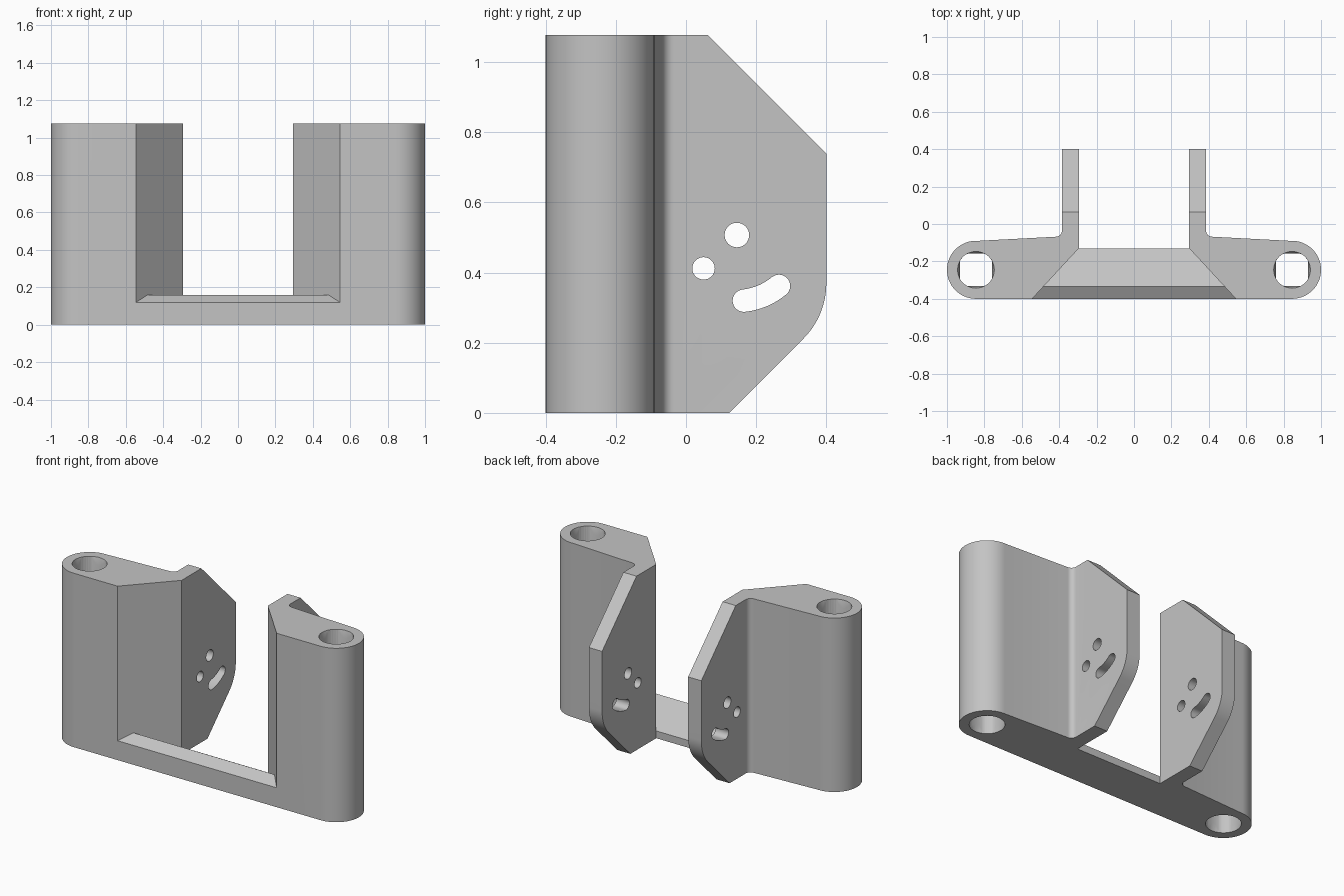
import bpy, bmesh
from math import sin, cos, radians, pi
from mathutils import Vector, Matrix

cube = bpy.data.objects.get("Cube")
if cube:
    bpy.data.objects.remove(cube, do_unlink=True)

HEIGHT = 1.077
BOSS = Vector((0.845, -0.245))      # rod hole centre in plan

grey = bpy.data.materials.new("light grey")
grey.use_nodes = True
colour = (0.55, 0.55, 0.55, 1)
grey.diffuse_color = colour
grey.node_tree.nodes["Principled BSDF"].inputs["Base Color"].default_value = colour


def arc(cx, cy, r, start, end, steps=16):
    angles = [radians(start + (end - start) * i / steps) for i in range(steps + 1)]
    return [(cx + r * cos(a), cy + r * sin(a)) for a in angles]


def add_object(name, bm):
    bmesh.ops.recalc_face_normals(bm, faces=bm.faces)
    mesh = bpy.data.meshes.new(name)
    bm.to_mesh(mesh)
    bm.free()
    mesh.materials.append(grey)
    obj = bpy.data.objects.new(name, mesh)
    bpy.context.collection.objects.link(obj)
    return obj


def prism(name, outline, axis, low, high):
    """Extrude an outline along z (points are x, y) or x (points are y, z)."""
    bm = bmesh.new()
    place = (lambda a, b: (a, b, low)) if axis == "z" else (lambda a, b: (low, a, b))
    face = bm.faces.new([bm.verts.new(place(a, b)) for a, b in outline])
    new = bmesh.ops.extrude_face_region(bm, geom=[face])["geom"]
    step = Vector((0, 0, high - low)) if axis == "z" else Vector((high - low, 0, 0))
    bmesh.ops.translate(bm, vec=step, verts=[g for g in new if isinstance(g, bmesh.types.BMVert)])
    return add_object(name, bm)


def cone(name, centre, z, r_low, r_high, depth):
    bm = bmesh.new()
    bmesh.ops.create_cone(bm, cap_ends=True, segments=64, radius1=r_low, radius2=r_high,
                          depth=depth, matrix=Matrix.Translation((*centre, z)))
    return add_object(name, bm)


def combine(target, tool, operation):
    mod = target.modifiers.new(operation.lower(), "BOOLEAN")
    mod.operation, mod.object, mod.solver = operation, tool, "EXACT"
    bpy.context.view_layer.update()
    bpy.context.view_layer.objects.active = target
    with bpy.context.temp_override(object=target, active_object=target):
        bpy.ops.object.modifier_apply(modifier=mod.name)
    bpy.data.objects.remove(tool, do_unlink=True)


# Side arm: rod boss, tapered web and rear plate in one plan outline
plan = [(0.545, -0.4)]
plan += arc(*BOSS, 0.155, -90, 93, 32)
plan += arc(0.418, -0.035, 0.033, 267, 180, 8)
plan += [(0.385, 0.4), (0.295, 0.4), (0.295, -0.13)]
bracket = prism("bracket", plan, "z", 0, HEIGHT)

# Rear plate silhouette: sloped top corner, rounded and sloped lower corner
side = [(-0.5, -0.1), (0.023, -0.1)]
side += arc(0.178, 0.369, 0.222, -45, 0)
side += [(0.4, 0.74), (0.013, 1.127), (-0.5, 1.127)]
combine(bracket, prism("side_trim", side, "x", 0.2, 1.1), "INTERSECT")

# Two pin holes and the curved slot through the plate
pivot = (0.145, 0.507)
slot = arc(*pivot, 0.220, -84, -50.5)
slot += arc(0.265, 0.362, 0.032, -50.5, 129.5)[1:-1]
slot += arc(*pivot, 0.156, -50.5, -84)
slot += arc(0.165, 0.320, 0.032, 96, 276)[1:-1]
holes = [arc(*pivot, 0.035, 0, 348.75, 31), arc(0.05, 0.412, 0.032, 0, 348.75, 31), slot]
for outline in holes:
    combine(bracket, prism("plate_hole", outline, "x", 0.25, 0.43), "DIFFERENCE")

# Rod hole: square with rounded corners, opening to a round mouth at each end
flat, mouth = 0.0865, 0.098
clamp = lambda v: max(-flat, min(flat, v))
rod = [BOSS + Vector((clamp(mouth * cos(a)), clamp(mouth * sin(a))))
       for a in (2 * pi * (i + 0.5) / 64 for i in range(64))]
combine(bracket, prism("rod_hole", rod, "z", -0.1, HEIGHT + 0.1), "DIFFERENCE")
combine(bracket, cone("top_mouth", BOSS, HEIGHT, mouth - 0.02, mouth + 0.02, 0.16), "DIFFERENCE")
combine(bracket, cone("bottom_mouth", BOSS, 0, mouth + 0.02, mouth - 0.02, 0.16), "DIFFERENCE")

# Mirror the arm to the other side
other = bracket.copy()
other.data = bracket.data.copy()
other.data.transform(Matrix.Scale(-1, 4, (1, 0, 0)))
other.data.flip_normals()
bpy.context.collection.objects.link(other)

# Low ridged bridge between the arms
ridge = [(-0.4, 0), (-0.13, 0), (-0.13, 0.045), (-0.333, 0.16), (-0.4, 0.12)]
bridge = prism("bridge", ridge, "x", -0.6, 0.6)
combine(bracket, bridge, "UNION")
combine(bracket, other, "UNION")

# Smooth the curved walls, keep the edges sharp
bpy.ops.object.select_all(action="DESELECT")
bracket.select_set(True)
bpy.context.view_layer.objects.active = bracket
bpy.ops.object.shade_smooth_by_angle(angle=radians(25))
